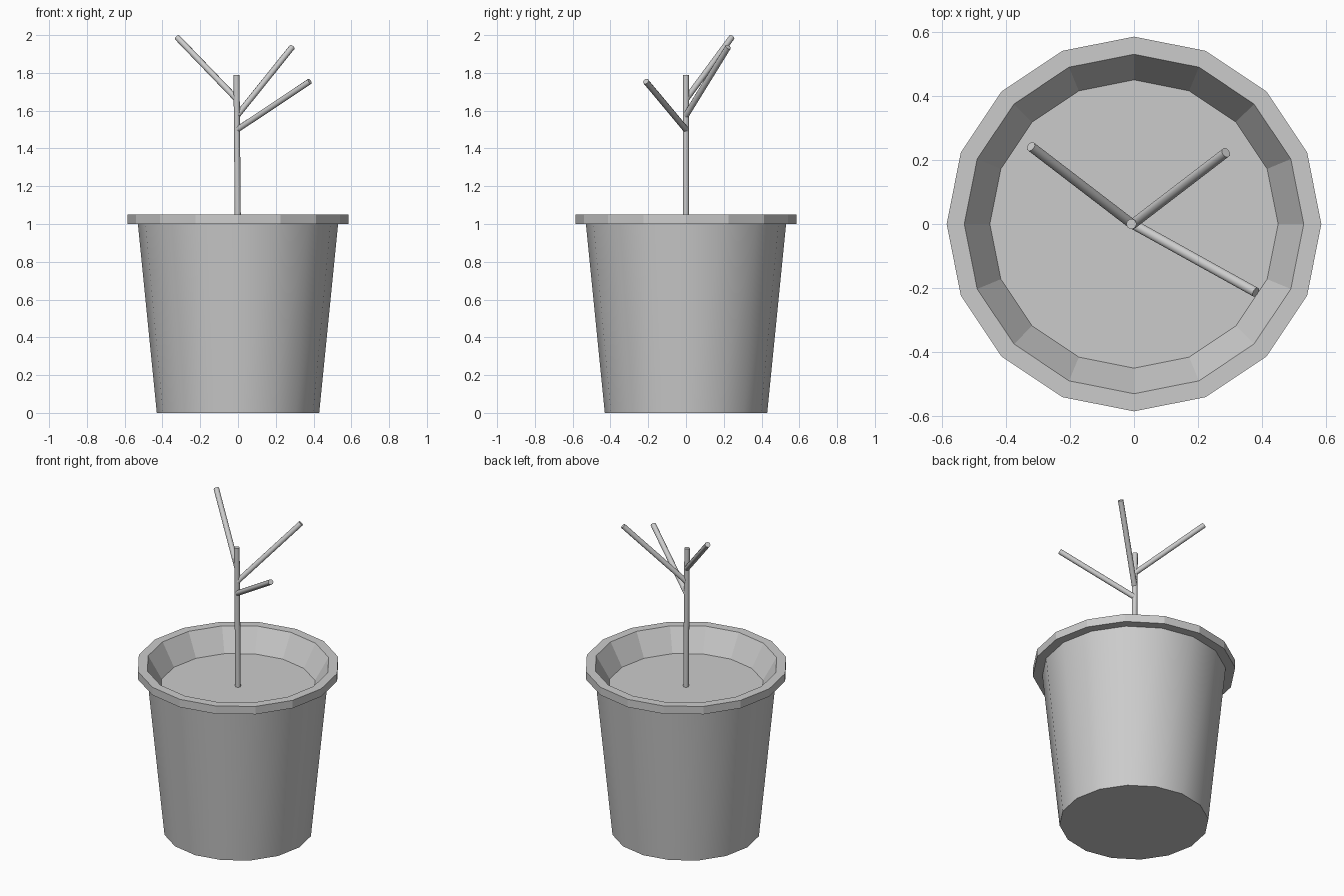
import bpy, bmesh, math
from mathutils import Vector

if "Cube" in bpy.data.objects:
    bpy.data.objects.remove(bpy.data.objects["Cube"])

SIDES = 16


def make_object(name, bm):
    mesh = bpy.data.meshes.new(name)
    bmesh.ops.recalc_face_normals(bm, faces=bm.faces)
    bm.to_mesh(mesh)
    bm.free()
    obj = bpy.data.objects.new(name, mesh)
    bpy.context.collection.objects.link(obj)
    return obj


def lathe(name, profile, smooth_bands=()):
    """Turn an (r, z) profile around z and cap both ends."""
    bm = bmesh.new()
    rings = [[bm.verts.new((r * math.cos(2 * math.pi * i / SIDES),
                            r * math.sin(2 * math.pi * i / SIDES), z))
              for i in range(SIDES)] for r, z in profile]
    for k, (a, b) in enumerate(zip(rings, rings[1:])):
        for i in range(SIDES):
            j = (i + 1) % SIDES
            f = bm.faces.new((a[i], a[j], b[j], b[i]))
            f.smooth = k in smooth_bands
    bm.faces.new(rings[0][::-1])
    bm.faces.new(rings[-1])
    # hard edges everywhere except between the smooth wall faces
    for e in bm.edges:
        e.smooth = e.calc_length() > 0 and all(f.smooth for f in e.link_faces)
    return make_object(name, bm)


def stick(name, start, end, radius=0.016, sides=10):
    """Thin straight cylinder between two points."""
    start, end = Vector(start), Vector(end)
    axis = end - start
    bm = bmesh.new()
    bmesh.ops.create_cone(bm, cap_ends=True, segments=sides,
                          radius1=radius, radius2=radius, depth=axis.length)
    for f in bm.faces:
        f.smooth = len(f.verts) == 4
    for e in bm.edges:
        e.smooth = all(f.smooth for f in e.link_faces)
    obj = make_object(name, bm)
    obj.location = (start + end) / 2
    obj.rotation_mode = 'QUATERNION'
    obj.rotation_quaternion = axis.to_track_quat('Z', 'Y')
    return obj


# Pot: tapered wall, overhanging rim, sloped inner lip down to the soil
lathe("pot", [(0.43, 0), (0.53, 1.0), (0.585, 1.0), (0.585, 1.05),
              (0.53, 1.05), (0.45, 0.91)], smooth_bands=(0,))

# Trunk, leaning very slightly
stick("trunk", (0, 0, 0.90), (-0.008, 0, 1.79))

# Branches
branches = [((-0.004, 0, 1.50), (0.38, -0.213, 1.755)),
            ((-0.004, 0, 1.575), (0.287, 0.223, 1.937)),
            ((-0.006, 0, 1.66), (-0.322, 0.242, 1.988))]
for n, (a, b) in enumerate(branches, 1):
    stick(f"branch_{n}", a, b)
